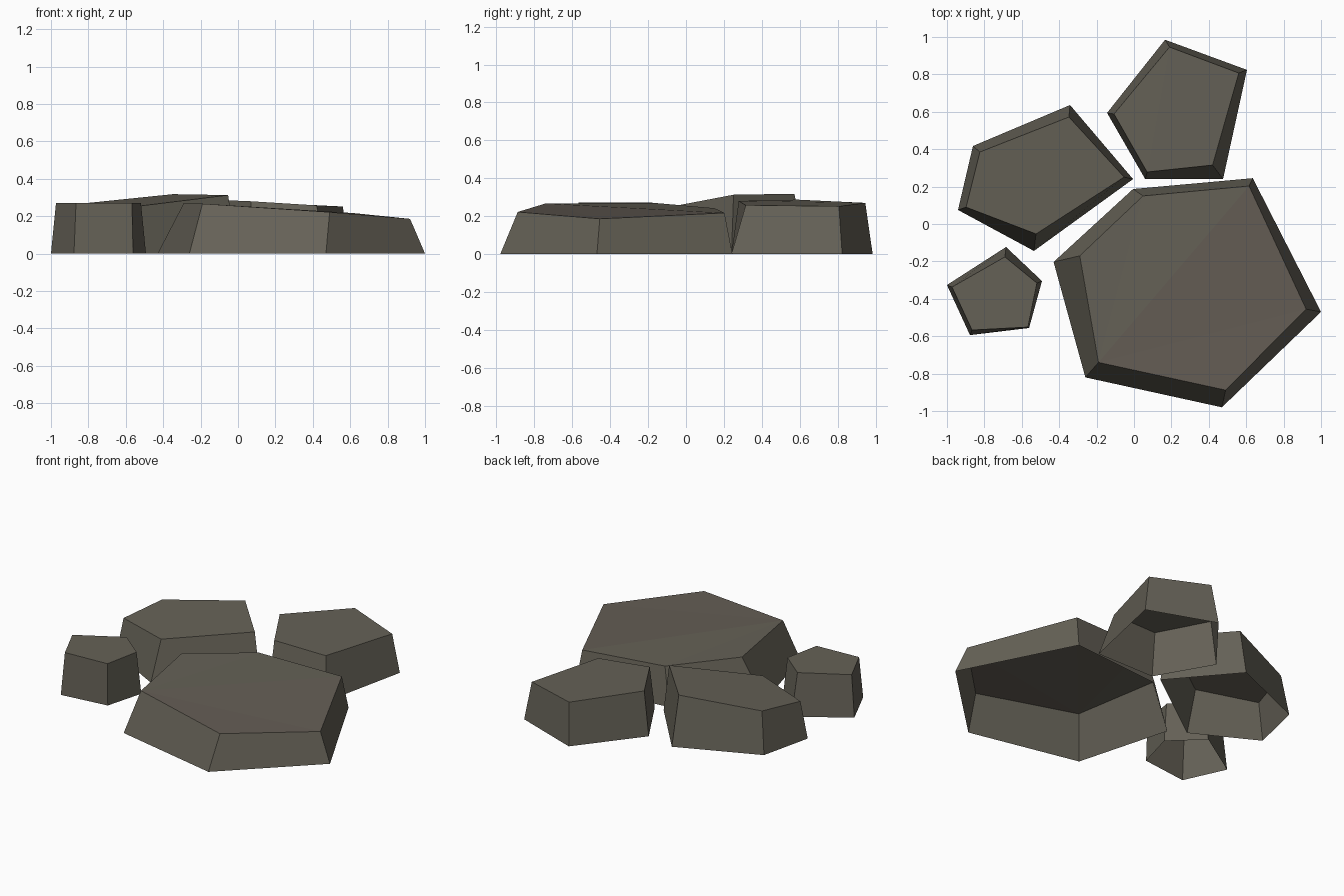
import bpy, bmesh


def material(name, colour):
    m = bpy.data.materials.new(name)
    m.diffuse_color = (*colour, 1.0)
    return m


olive = material("olive_grey_stone", (0.130, 0.120, 0.094))
brown = material("brown_grey_stone", (0.130, 0.112, 0.092))


def stone(name, ground, top, warm=()):
    """Hollow flagstone, open below: sloped walls from a ground outline to a tilted top.
    Outlines run counter-clockwise; the top is a fan, 'warm' lists its brown triangles."""
    bm = bmesh.new()
    low = [bm.verts.new((x, y, 0)) for x, y in ground]
    high = [bm.verts.new(p) for p in top]
    n = len(low)
    for i in range(n):
        j = (i + 1) % n
        bm.faces.new((low[i], low[j], high[j], high[i]))
    for i in range(1, n - 1):
        f = bm.faces.new((high[0], high[i], high[i + 1]))
        f.material_index = int(i in warm)
    mesh = bpy.data.meshes.new(name)
    bm.to_mesh(mesh)
    bm.free()
    mesh.materials.append(olive)
    mesh.materials.append(brown)
    bpy.context.collection.objects.link(bpy.data.objects.new(name, mesh))


# Large six-sided slab, sloping down to the right
stone("large_stone",
      [(-0.26, -0.82), (0.47, -0.98), (1.0, -0.47), (0.635, 0.245), (-0.005, 0.187), (-0.43, -0.203)],
      [(-0.19, -0.74, 0.267), (0.49, -0.888, 0.222), (0.92, -0.455, 0.186),
       (0.615, 0.203, 0.217), (0.048, 0.15, 0.242), (-0.29, -0.17, 0.27)], warm=(1, 2))

# Back right stone
stone("back_right_stone",
      [(0.166, 0.985), (-0.144, 0.594), (0.06, 0.24), (0.476, 0.24), (0.604, 0.824)],
      [(0.19, 0.946, 0.27), (-0.107, 0.588, 0.287), (0.07, 0.278, 0.28),
       (0.42, 0.315, 0.258), (0.56, 0.807, 0.252)])

# Back left stone, highest towards the middle
stone("back_left_stone",
      [(-0.342, 0.636), (-0.861, 0.417), (-0.941, 0.075), (-0.535, -0.144), (-0.005, 0.24)],
      [(-0.348, 0.572, 0.318), (-0.824, 0.385, 0.269), (-0.898, 0.09, 0.24),
       (-0.524, -0.053, 0.255), (-0.053, 0.251, 0.313)])

# Small level stone at the left
stone("small_stone",
      [(-0.684, -0.123), (-1.0, -0.326), (-0.877, -0.594), (-0.561, -0.556), (-0.492, -0.305)],
      [(-0.69, -0.176, 0.272), (-0.973, -0.337, 0.272), (-0.866, -0.567, 0.272),
       (-0.567, -0.551, 0.272), (-0.519, -0.316, 0.272)])
